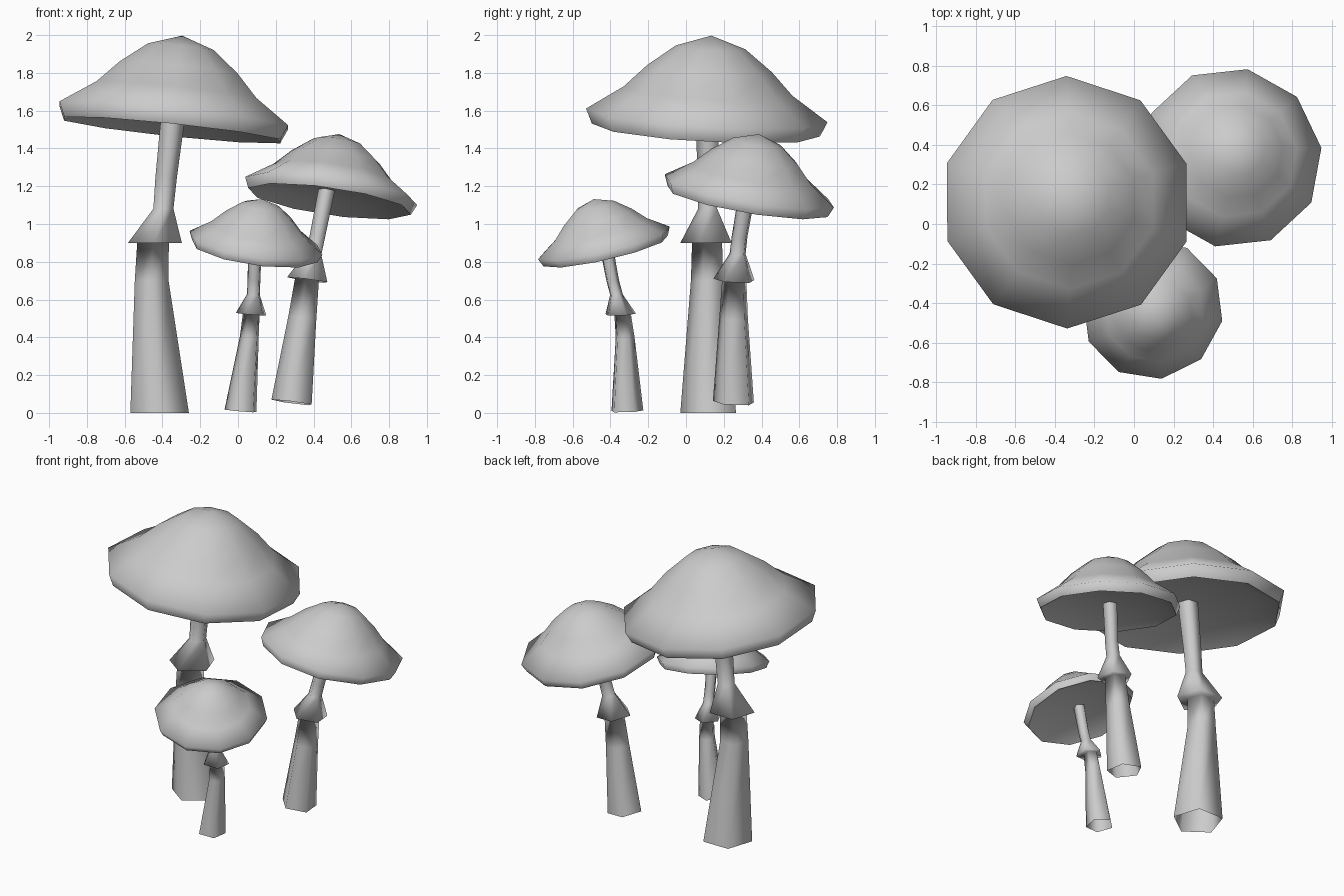
import bpy, bmesh
from math import cos, sin, radians
from mathutils import Vector

cube = bpy.data.objects.get("Cube")
if cube:
    bpy.data.objects.remove(cube, do_unlink=True)

grey = bpy.data.materials.new("pale_grey")
grey.use_nodes = True
grey.diffuse_color = (0.6, 0.6, 0.6, 1)
grey.node_tree.nodes["Principled BSDF"].inputs["Base Color"].default_value = (0.6, 0.6, 0.6, 1)


def loft(name, rings, axis, sides, turn, closed, crease):
    """Skin a list of (centre, radius) rings that all face along axis."""
    spin = Vector((0, 0, 1)).rotation_difference(Vector(axis))
    bm = bmesh.new()
    loops = []
    for centre, radius in rings:
        loop = []
        for i in range(sides):
            a = radians(turn + 360 * i / sides)
            offset = spin @ Vector((radius * cos(a), radius * sin(a), 0))
            loop.append(bm.verts.new(Vector(centre) + offset))
        loops.append(loop)
    for low, high in zip(loops, loops[1:]):
        for i in range(sides):
            j = (i + 1) % sides
            bm.faces.new((low[i], low[j], high[j], high[i]))
    if closed:
        # Small end rings collapse into single points
        for loop in (loops[0], loops[-1]):
            bmesh.ops.pointmerge(bm, verts=loop, merge_co=sum((v.co for v in loop), Vector()) / sides)
    mesh = bpy.data.meshes.new(name)
    bm.to_mesh(mesh)
    bm.free()
    mesh.materials.append(grey)
    obj = bpy.data.objects.new(name, mesh)
    bpy.context.collection.objects.link(obj)
    bpy.ops.object.select_all(action="DESELECT")
    obj.select_set(True)
    bpy.context.view_layer.objects.active = obj
    bpy.ops.object.shade_smooth_by_angle(angle=radians(crease))


# Cap outline from hollow underside, round the lip, to the crown: radius, height
CAP = [(0.01, 0), (0.45, -0.005), (0.605, -0.078), (0.64, 0),
       (0.447, 0.13), (0.33, 0.25), (0.184, 0.363), (0.01, 0.425)]


def cap(name, centre, axis, size, turn):
    up = Vector(axis).normalized()
    rings = [(Vector(centre) + up * h * size, r * size) for r, h in CAP]
    loft(name, rings, axis, 10, turn, True, 85)


def stem(name, rings, axis, turn):
    loft(name, rings, axis, 5, turn, False, 180)


# Large mushroom
cap("large_cap", (-0.34, 0.11, 1.575), (0.105, 0.057, 1), 1, 18)
stem("large_stem", [
    ((-0.415, 0.133, 0), 0.163),
    ((-0.457, 0.12, 0.7), 0.094),
    ((-0.45, 0.12, 0.9), 0.088),
    ((-0.44, 0.12, 0.9), 0.15),
    ((-0.395, 0.12, 1.08), 0.056),
    ((-0.38, 0.12, 1.25), 0.06),
    ((-0.34, 0.12, 1.6), 0.068)], (0, 0, 1), 270)

# Medium mushroom
cap("medium_cap", (0.493, 0.335, 1.175), (0.145, 0.17, 1), 0.725, 7)
stem("medium_stem", [
    ((0.29, 0.255, 0.055), 0.115),
    ((0.345, 0.255, 0.5), 0.08),
    ((0.369, 0.258, 0.705), 0.068),
    ((0.373, 0.258, 0.703), 0.115),
    ((0.402, 0.275, 0.84), 0.045),
    ((0.422, 0.285, 0.93), 0.044),
    ((0.474, 0.33, 1.19), 0.047)], (0.13, 0.05, 1), 259)

# Small mushroom
cap("small_cap", (0.095, -0.435, 0.9), (0.145, -0.23, 1), 0.565, 26)
stem("small_stem", [
    ((0.017, -0.315, 0.01), 0.09),
    ((0.062, -0.325, 0.4), 0.053),
    ((0.072, -0.338, 0.522), 0.047),
    ((0.073, -0.35, 0.522), 0.086),
    ((0.083, -0.37, 0.625), 0.036),
    ((0.086, -0.39, 0.7), 0.036),
    ((0.092, -0.428, 0.9), 0.038)], (0.08, -0.03, 1), 242)
